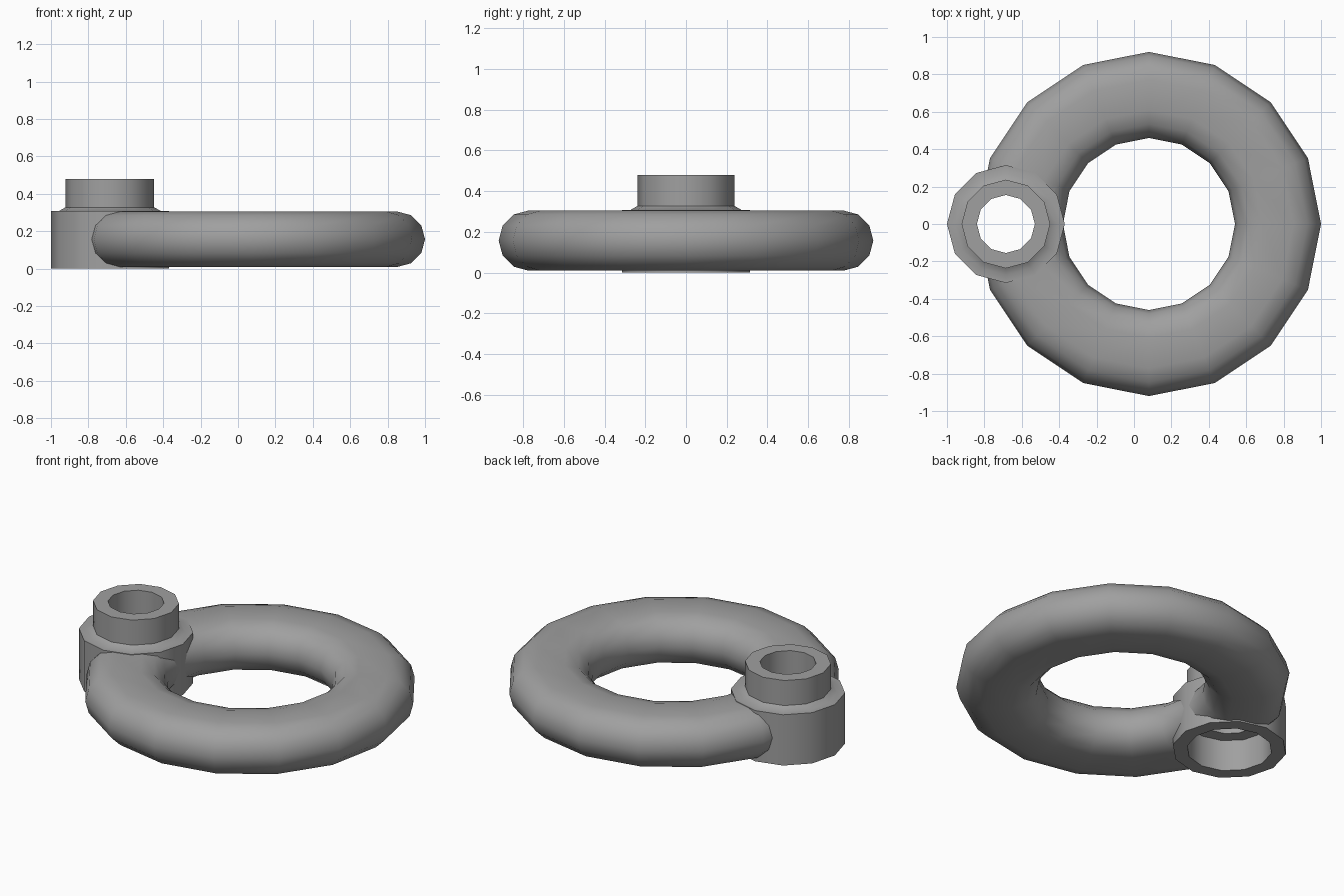
import bpy, bmesh, math

if "Cube" in bpy.data.objects:
    bpy.data.objects.remove(bpy.data.objects["Cube"], do_unlink=True)

# Single grey plastic
grey = bpy.data.materials.new("plain_grey")
grey.use_nodes = True
colour = (0.35, 0.35, 0.35, 1)
grey.diffuse_color = colour
grey.node_tree.nodes["Principled BSDF"].inputs["Base Color"].default_value = colour


def lathe(name, profile, sides, x):
    """Spin a closed (radius, z) profile around a vertical axis at x."""
    bm = bmesh.new()
    rings = []
    for i in range(sides):
        a = math.tau * i / sides
        rings.append([bm.verts.new((r * math.cos(a), r * math.sin(a), z))
                      for r, z in profile])
    n = len(profile)
    for i in range(sides):
        here, there = rings[i], rings[(i + 1) % sides]
        for j in range(n):
            k = (j + 1) % n
            bm.faces.new((here[j], there[j], there[k], here[k]))
    bmesh.ops.recalc_face_normals(bm, faces=bm.faces)
    mesh = bpy.data.meshes.new(name)
    bm.to_mesh(mesh)
    bm.free()
    mesh.materials.append(grey)
    obj = bpy.data.objects.new(name, mesh)
    obj.location.x = x
    bpy.context.collection.objects.link(obj)
    return obj


def select_only(obj):
    bpy.ops.object.select_all(action='DESELECT')
    obj.select_set(True)
    bpy.context.view_layer.objects.active = obj


def smooth(obj):
    select_only(obj)
    bpy.ops.object.shade_smooth_by_angle(angle=math.radians(40))


RING_X, STUD_X = 0.08, -0.685

# Ring with a flattened round section: two half circles joined by flats
half_height, mid_z = 0.148, 0.157
section = []
for centre, start in ((0.92 - half_height, -90), (0.46 + half_height, 90)):
    for step in range(7):
        a = math.radians(start + 30 * step)
        section.append((centre + half_height * math.cos(a),
                        mid_z + half_height * math.sin(a)))
ring = lathe("ring", section, 16, RING_X)

# Trim the ring where the hollow socket passes through it
bpy.ops.mesh.primitive_cylinder_add(vertices=12, radius=0.275, depth=1,
                                    location=(STUD_X, 0, 0.15))
cutter = bpy.context.object
cutter.name = "socket_cutter"
cutter.hide_render = True
trim = ring.modifiers.new("trim", 'BOOLEAN')
trim.operation = 'DIFFERENCE'
trim.solver = 'EXACT'
trim.object = cutter
select_only(ring)
bpy.ops.object.modifier_apply(modifier=trim.name)
bpy.data.objects.remove(cutter, do_unlink=True)
smooth(ring)

# Hollow socket with a chamfered collar and an open stud on top
socket_profile = [
    (0.235, 0), (0.315, 0), (0.315, 0.308), (0.272, 0.308), (0.237, 0.328),
    (0.237, 0.48), (0.155, 0.48), (0.155, 0.19), (0.235, 0.19),
]
smooth(lathe("socket_and_stud", socket_profile, 12, STUD_X))
